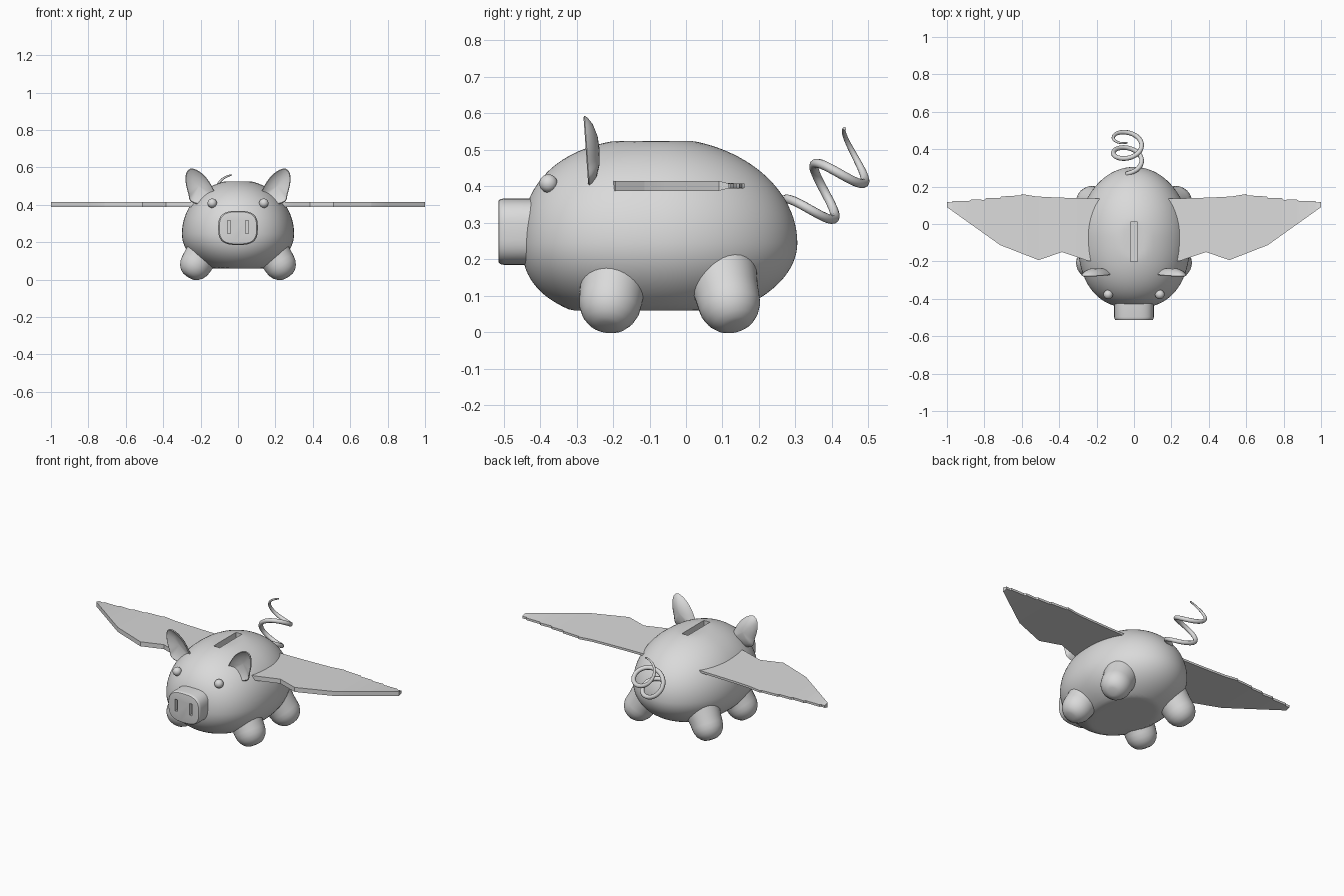
import bpy, bmesh, math
from mathutils import Vector

if "Cube" in bpy.data.objects:
    bpy.data.objects.remove(bpy.data.objects["Cube"])

mat = bpy.data.materials.new("light grey")
mat.diffuse_color = (0.7, 0.7, 0.7, 1)
mat.use_nodes = True
mat.node_tree.nodes["Principled BSDF"].inputs["Base Color"].default_value = mat.diffuse_color
TAU = 2 * math.pi


def smooth(ob, angle=35):
    bpy.ops.object.select_all(action='DESELECT')
    ob.select_set(True)
    bpy.context.view_layer.objects.active = ob
    bpy.ops.object.shade_smooth_by_angle(angle=math.radians(angle))


def loft(name, rings, angle=35):
    """Skin a list of equal closed rings and cap both ends."""
    bm = bmesh.new()
    vs = [[bm.verts.new(p) for p in r] for r in rings]
    n = len(vs[0])
    for a, b in zip(vs, vs[1:]):
        for i in range(n):
            j = (i + 1) % n
            bm.faces.new((a[i], a[j], b[j], b[i]))
    bm.faces.new(vs[0])
    bm.faces.new(vs[-1])
    bmesh.ops.recalc_face_normals(bm, faces=bm.faces)
    me = bpy.data.meshes.new(name)
    bm.to_mesh(me)
    bm.free()
    me.materials.append(mat)
    ob = bpy.data.objects.new(name, me)
    bpy.context.collection.objects.link(ob)
    smooth(ob, angle)
    return ob


def cut_box(target, centre, size):
    """Cut a box-shaped slot out of target."""
    bpy.ops.mesh.primitive_cube_add(size=1, location=centre)
    c = bpy.context.object
    c.scale = size
    c.hide_render = True
    c.data.materials.append(mat)
    m = target.modifiers.new("slot", 'BOOLEAN')
    m.operation, m.solver, m.object = 'DIFFERENCE', 'EXACT', c
    bpy.context.view_layer.update()
    bpy.context.view_layer.objects.active = target
    bpy.ops.object.modifier_apply(modifier=m.name)
    bpy.data.objects.remove(c)
    smooth(target)


def spow(v, e):
    return math.copysign(abs(v) ** e, v)


def catmull(pts, steps=5):
    """Smooth a closed 2D outline."""
    out, n = [], len(pts)
    P = [Vector(p) for p in pts]
    for i in range(n):
        a, b, c, d = (P[(i + k) % n] for k in (-1, 0, 1, 2))
        for s in range(steps):
            t = s / steps
            out.append(0.5 * (2 * b + (c - a) * t + (2 * a - 5 * b + 4 * c - d) * t * t
                              + (3 * b - a - 3 * c + d) * t ** 3))
    return out


# Body: egg shape, fuller at the front, flattened on top and below
rings = []
for i in range(57):
    h = -math.cos(math.pi * (0.006 + 0.988 * i / 56))
    p = 2.4 if h < 0 else 2.0
    r = (1 - abs(h) ** p) ** (1 / p)
    ring = []
    for k in range(72):
        a = TAU * k / 72
        s = math.sin(a)
        z = 0.245 + (0.288 if s > 0 else 0.22) * r * s
        ring.append((0.30 * r * math.cos(a), -0.0725 + 0.3775 * h, min(0.525, max(0.06, z))))
    rings.append(ring)
body = loft("body", rings)
cut_box(body, (0, -0.095, 0.52), (0.04, 0.21, 0.14))

# Snout: rounded-square stub with two nostril slots
rings = []
for y, f in ((-0.40, 1), (-0.498, 1), (-0.508, 0.98), (-0.513, 0.94), (-0.514, 0.89)):
    rings.append([(0.106 * f * spow(math.cos(TAU * k / 48), 0.68), y,
                   0.276 + 0.091 * f * spow(math.sin(TAU * k / 48), 0.68)) for k in range(48)])
snout = loft("snout", rings)
for s in (-1, 1):
    cut_box(snout, (s * 0.048, -0.51, 0.281), (0.016, 0.04, 0.07))

EAR = catmull([(0.11, 0.42), (0.135, 0.49), (0.17, 0.545), (0.21, 0.58), (0.25, 0.594),
               (0.276, 0.572), (0.28, 0.52), (0.266, 0.46), (0.25, 0.415), (0.18, 0.40)])
EAR_MID = Vector((0.21, 0.50))
# Wing edges as (x, y): leading edge and notched trailing edge
LEAD = [(0.12, -0.215), (0.246, -0.197), (0.385, -0.15), (0.51, -0.193), (0.715, -0.113), (1.0, 0.09)]
TRAIL = [(0.12, 0.135), (0.30, 0.138), (0.42, 0.142), (0.52, 0.147), (0.60, 0.16), (0.605, 0.153),
         (0.71, 0.147), (0.715, 0.139), (0.79, 0.138), (0.80, 0.129), (0.87, 0.132),
         (0.88, 0.123), (0.97, 0.123), (0.975, 0.115), (1.0, 0.118)]


def at(line, x):
    for (x0, y0), (x1, y1) in zip(line, line[1:]):
        if x <= x1:
            return y0 + (y1 - y0) * (x - x0) / (x1 - x0)
    return line[-1][1]


for s, side in ((1, "left"), (-1, "right")):
    # Eyes
    bpy.ops.mesh.primitive_uv_sphere_add(segments=24, ring_count=16, radius=0.025,
                                         location=(s * 0.138, -0.377, 0.408))
    eye = bpy.context.object
    eye.name = side + "_eye"
    eye.data.materials.append(mat)
    smooth(eye)

    # Ears: bulging back, thin rim, scooped front
    rings = []
    for f, dy in ((0.03, 0.035), (0.4, 0.032), (0.75, 0.021), (0.94, 0.008), (1, 0.0),
                  (0.95, -0.003), (0.85, 0.002), (0.5, 0.014), (0.03, 0.018)):
        ring = []
        for q in EAR:
            v = EAR_MID + (q - EAR_MID) * f
            ring.append((s * v.x, -0.266 - 0.07 * (v.y - 0.42) + dy, v.y))
        rings.append(ring)
    loft(side + "_ear", rings, 50)

    # Wings: flat wedge, thick leading edge, thin trailing edge
    rings = []
    for x in sorted({p[0] for p in LEAD + TRAIL}):
        a, b = at(LEAD, x), at(TRAIL, x)
        rings.append([(s * x, a, 0.388), (s * x, a, 0.415), (s * x, b, 0.408), (s * x, b, 0.395)])
    loft(side + "_wing", rings, 20)

    # Legs: rounded stubs splayed outward
    for part, y, lean in (("front", -0.207, -0.12), ("back", 0.117, 0.2)):
        axis = Vector((s * 0.5, lean, -0.8)).normalized()
        u = axis.cross(Vector((0, 1, 0))).normalized()
        w = axis.cross(u)
        c = Vector((s * 0.222, y, 0.086))
        rings = []
        for d, r in ((-0.13, 0.10), (-0.07, 0.094), (-0.03, 0.088), (0.0, 0.086), (0.025, 0.083),
                     (0.05, 0.072), (0.068, 0.057), (0.079, 0.04), (0.083, 0.025), (0.084, 0.004)):
            rings.append([c + axis * d + (u * math.cos(TAU * k / 32) + w * math.sin(TAU * k / 32)) * r
                          for k in range(32)])
        loft(f"{side}_{part}_leg", rings)

# Tail: two-turn corkscrew with a tapered tip
pts = [(-0.04, 0.24, 0.345)]
for i in range(81):
    t = 2 * i / 80
    c, sn = math.cos(TAU * t), math.sin(TAU * t)
    pts.append((-0.035 + 0.076 * sn, 0.318 + 0.082 * t - 0.048 * c, 0.313 + 0.098 * t + 0.05 * c))
cu = bpy.data.curves.new("tail", 'CURVE')
cu.dimensions = '3D'
cu.bevel_depth = 0.0125
cu.bevel_resolution = 3
cu.use_fill_caps = True
sp = cu.splines.new('POLY')
sp.points.add(len(pts) - 1)
for i, p in enumerate(pts):
    sp.points[i].co = (*p, 1)
    sp.points[i].radius = min(1, 0.35 + (len(pts) - 1 - i) / 30)
cu.materials.append(mat)
tail = bpy.data.objects.new("tail", cu)
bpy.context.collection.objects.link(tail)
bpy.ops.object.select_all(action='DESELECT')
tail.select_set(True)
bpy.context.view_layer.objects.active = tail
bpy.ops.object.convert(target='MESH')
smooth(bpy.context.object, 50)
